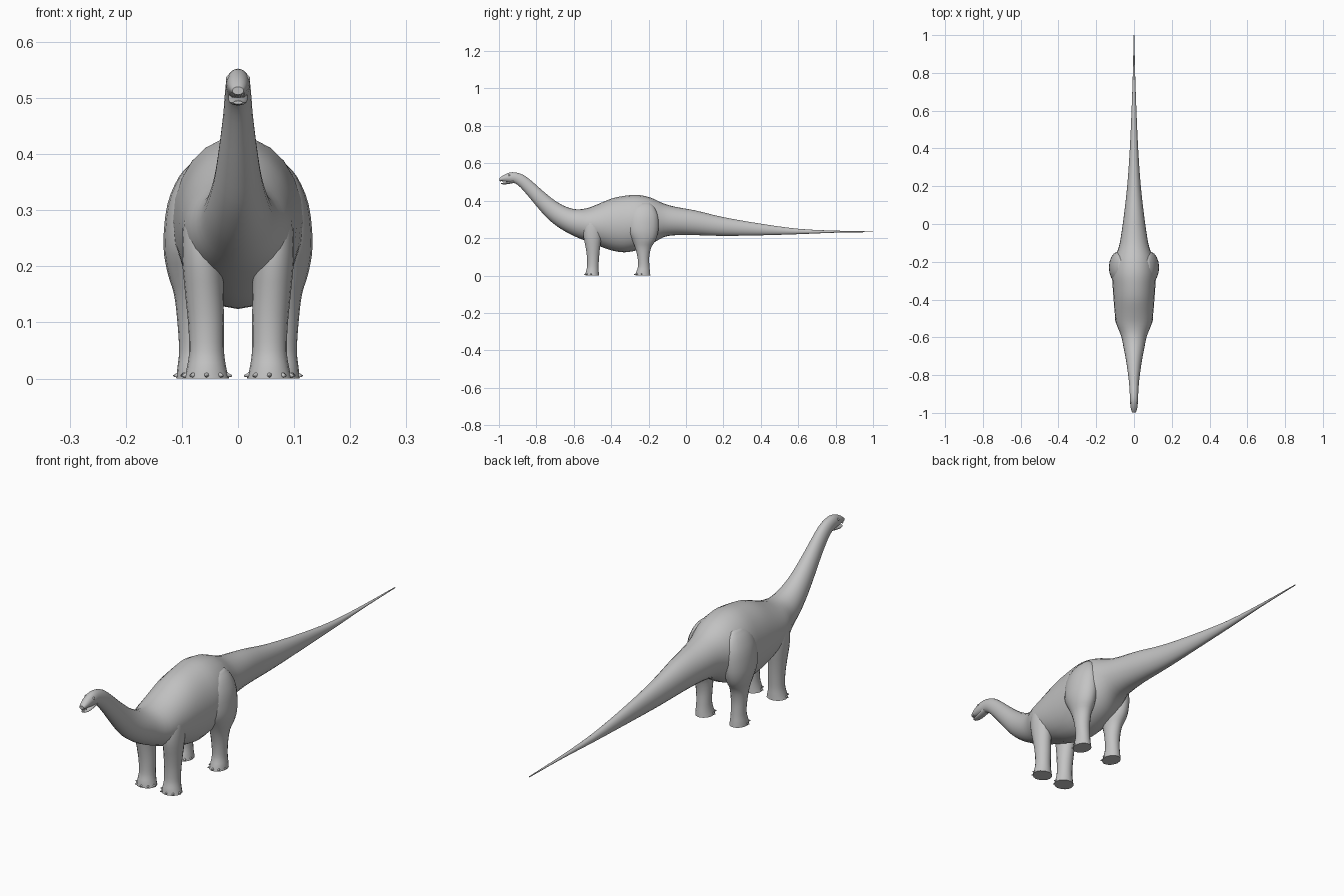
import bpy, bmesh, math
from mathutils import Vector, Matrix

skin = bpy.data.materials.new("grey skin")
skin.diffuse_color = (0.55, 0.55, 0.55, 1)


def smooth_rows(rows, steps):
    """Catmull-Rom interpolation between section rows."""
    out = []
    for i in range(len(rows) - 1):
        p0, p1, p2 = rows[max(i - 1, 0)], rows[i], rows[i + 1]
        p3 = rows[min(i + 2, len(rows) - 1)]
        for s in range(steps):
            t = s / steps
            out.append([0.5 * (2 * b + (c - a) * t + (2 * a - 5 * b + 4 * c - d) * t * t
                               + (3 * b - a - 3 * c + d) * t ** 3)
                        for a, b, c, d in zip(p0, p1, p2, p3)])
    out.append(list(rows[-1]))
    return out


def loft(bm, sections, sides):
    """Skin a tube over (centre, axis u, axis v) ellipses and cap both ends."""
    rings = []
    for c, u, v in sections:
        angles = [2 * math.pi * k / sides for k in range(sides)]
        rings.append([bm.verts.new(c + u * math.cos(a) + v * math.sin(a)) for a in angles])
    for r0, r1 in zip(rings, rings[1:]):
        for k in range(sides):
            j = (k + 1) % sides
            bm.faces.new((r0[k], r0[j], r1[j], r1[k]))
    bm.faces.new(rings[0])
    bm.faces.new(rings[-1][::-1])


def cone(bm, base, direction, radius, length):
    d = Vector(direction).normalized()
    m = Matrix.Translation(Vector(base) + d * length / 2) @ d.to_track_quat('Z', 'Y').to_matrix().to_4x4()
    bmesh.ops.create_cone(bm, cap_ends=True, segments=8, radius1=radius,
                          radius2=radius * 0.2, depth=length, matrix=m)


def finish(bm, name, mirror=False, angle=50):
    bmesh.ops.recalc_face_normals(bm, faces=bm.faces)
    me = bpy.data.meshes.new(name)
    bm.to_mesh(me)
    bm.free()
    me.materials.append(skin)
    ob = bpy.data.objects.new(name, me)
    bpy.context.collection.objects.link(ob)
    bpy.ops.object.select_all(action='DESELECT')
    ob.select_set(True)
    bpy.context.view_layer.objects.active = ob
    bpy.ops.object.shade_smooth_by_angle(angle=math.radians(angle))
    if mirror:
        ob.modifiers.new("mirror", 'MIRROR')
    return ob


# Head, neck, trunk and tail: top y, top z, bottom y, bottom z, half width
body_rows = [
    (-0.998, 0.520, -0.997, 0.506, 0.010), (-0.975, 0.537, -0.975, 0.503, 0.017),
    (-0.940, 0.551, -0.940, 0.498, 0.021), (-0.905, 0.550, -0.912, 0.492, 0.022),
    (-0.865, 0.535, -0.882, 0.468, 0.024), (-0.825, 0.505, -0.840, 0.420, 0.027),
    (-0.765, 0.452, -0.790, 0.360, 0.034), (-0.700, 0.400, -0.735, 0.300, 0.043),
    (-0.640, 0.367, -0.670, 0.250, 0.055), (-0.585, 0.354, -0.600, 0.212, 0.068),
    (-0.530, 0.360, -0.535, 0.185, 0.092), (-0.470, 0.382, -0.470, 0.160, 0.102),
    (-0.400, 0.411, -0.400, 0.135, 0.108), (-0.330, 0.426, -0.330, 0.124, 0.113),
    (-0.260, 0.431, -0.260, 0.136, 0.116), (-0.190, 0.417, -0.190, 0.165, 0.105),
    (-0.120, 0.385, -0.120, 0.205, 0.080), (-0.050, 0.366, -0.050, 0.216, 0.067),
    (0.050, 0.348, 0.050, 0.216, 0.053), (0.200, 0.312, 0.200, 0.212, 0.036),
    (0.400, 0.277, 0.400, 0.215, 0.022), (0.600, 0.250, 0.600, 0.221, 0.013),
    (0.800, 0.240, 0.800, 0.229, 0.006), (1.000, 0.236, 1.000, 0.232, 0.002),
]
bm = bmesh.new()
sections = []
for yt, zt, yb, zb, w in smooth_rows(body_rows, 3):
    top, bottom = Vector((0, yt, zt)), Vector((0, yb, zb))
    sections.append(((top + bottom) / 2, Vector((w, 0, 0)), (top - bottom) / 2))
loft(bm, sections, 24)
finish(bm, "body_neck_and_tail")

# Lower jaw, slightly open
jaw_rows = [(-0.988, 0.492, 0.008, 0.003), (-0.972, 0.492, 0.014, 0.005),
            (-0.945, 0.497, 0.017, 0.007), (-0.915, 0.505, 0.017, 0.009)]
bm = bmesh.new()
loft(bm, [(Vector((0, y, z)), Vector((w, 0, 0)), Vector((0, 0, h)))
          for y, z, w, h in smooth_rows(jaw_rows, 2)], 14)
finish(bm, "lower_jaw")

# Row of small teeth round the upper jaw
bm = bmesh.new()
for k in range(7):
    a = math.radians(-75 + 25 * k)
    cone(bm, (0.011 * math.sin(a), -0.980 - 0.014 * math.cos(a), 0.509), (0, 0, -1), 0.002, 0.009)
finish(bm, "teeth")

# Eyes
bm = bmesh.new()
bmesh.ops.create_uvsphere(bm, u_segments=10, v_segments=8, radius=0.005,
                          matrix=Matrix.Translation((0.017, -0.945, 0.535)))
finish(bm, "eyes", mirror=True)


def leg(name, rows):
    """Leg from (x, y, z, half width, half depth) rows, with toes round the foot."""
    bm = bmesh.new()
    loft(bm, [(Vector((x, y, z)), Vector((rx, 0, 0)), Vector((0, ry, 0)))
              for x, y, z, rx, ry in smooth_rows(rows, 3)], 18)
    x, y, z, rx, ry = rows[-1]
    for k in range(5):
        a = math.radians(-80 + 40 * k)
        d = Vector((math.sin(a), -math.cos(a), 0))
        cone(bm, (x + d.x * (rx - 0.009), y + d.y * (ry - 0.009), 0.007),
             (d.x, d.y, -0.15), 0.007, 0.015)
    return finish(bm, name, mirror=True)


leg("front_legs", [
    (0.070, -0.500, 0.320, 0.012, 0.025), (0.068, -0.500, 0.280, 0.029, 0.045),
    (0.064, -0.500, 0.220, 0.036, 0.050), (0.060, -0.498, 0.150, 0.034, 0.039),
    (0.057, -0.497, 0.100, 0.032, 0.033), (0.056, -0.498, 0.050, 0.031, 0.031),
    (0.056, -0.501, 0.020, 0.035, 0.035), (0.056, -0.502, 0.000, 0.040, 0.037)])

leg("hind_legs", [
    (0.070, -0.220, 0.385, 0.012, 0.030), (0.075, -0.228, 0.360, 0.030, 0.062),
    (0.079, -0.230, 0.310, 0.047, 0.083), (0.083, -0.230, 0.240, 0.050, 0.083),
    (0.083, -0.225, 0.190, 0.043, 0.064), (0.080, -0.229, 0.150, 0.034, 0.044),
    (0.078, -0.228, 0.100, 0.030, 0.032), (0.077, -0.226, 0.050, 0.028, 0.031),
    (0.077, -0.229, 0.020, 0.031, 0.037), (0.076, -0.231, 0.000, 0.034, 0.041)])
